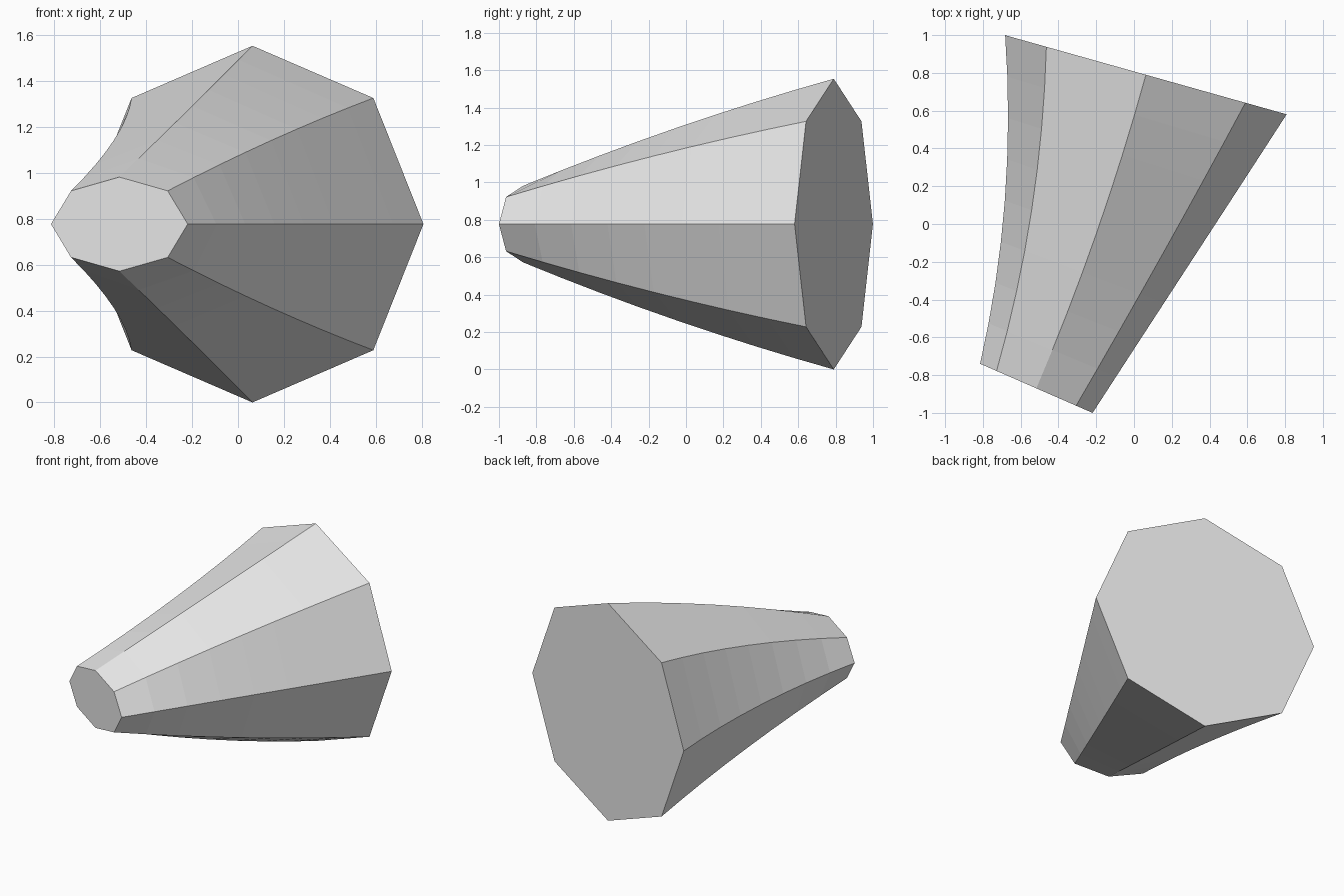
import bpy
import bmesh
import math
from mathutils import Vector

cube = bpy.data.objects.get("Cube")
if cube:
    bpy.data.objects.remove(cube, do_unlink=True)

SIDES = 8
SEGMENTS = 8
HEIGHT = 0.777


def blend(a, b, c, t):
    """Quadratic through a, b, c at t = 0, 0.5, 1."""
    return a * (1 - t) * (1 - 2 * t) + b * 4 * t * (1 - t) + c * t * (2 * t - 1)


# Gently bent centre line, from the narrow front to the wide back
front = Vector((-0.517, -0.87, HEIGHT))
middle = Vector((-0.199, -0.05, HEIGHT))
back = Vector((0.063, 0.79, HEIGHT))

bm = bmesh.new()
rings = []
for i in range(SEGMENTS + 1):
    t = i / SEGMENTS
    centre = blend(front, middle, back, t)
    heading = math.radians(23.6 + (15.7 - 23.6) * t)
    across = Vector((math.cos(heading), -math.sin(heading), 0))
    half_width = blend(0.325, 0.515, 0.774, t)
    half_height = blend(0.205, 0.515, HEIGHT, t)
    ring = []
    for k in range(SIDES):
        a = math.tau * k / SIDES
        offset = across * half_width * math.cos(a)
        offset.z = half_height * math.sin(a)
        ring.append(bm.verts.new(centre + offset))
    rings.append(ring)

# Flat sides and end caps
for r0, r1 in zip(rings, rings[1:]):
    for k in range(SIDES):
        n = (k + 1) % SIDES
        bm.faces.new((r0[k], r0[n], r1[n], r1[k]))
bm.faces.new(rings[0])
bm.faces.new(rings[-1])
bmesh.ops.recalc_face_normals(bm, faces=bm.faces[:])

mesh = bpy.data.meshes.new("tapered_horn")
bm.to_mesh(mesh)
bm.free()
horn = bpy.data.objects.new("tapered_horn", mesh)
bpy.context.collection.objects.link(horn)

# Plain grey surface
grey = bpy.data.materials.new("light_grey")
grey.use_nodes = True
colour = (0.8, 0.8, 0.8, 1)
grey.diffuse_color = colour
grey.node_tree.nodes["Principled BSDF"].inputs["Base Color"].default_value = colour
mesh.materials.append(grey)
